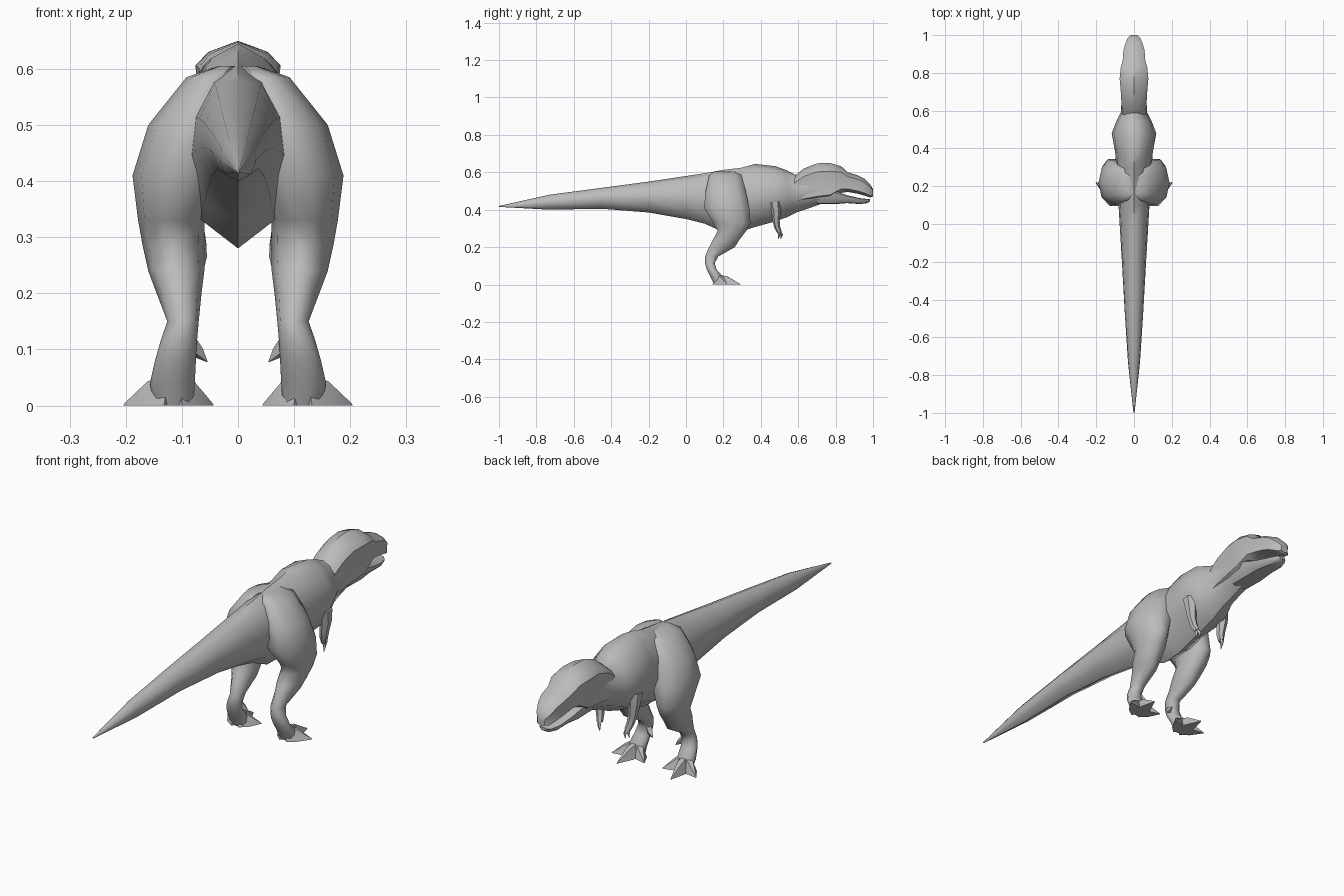
import bpy, bmesh, math
from mathutils import Vector

cube = bpy.data.objects.get("Cube")
if cube:
    bpy.data.objects.remove(cube)

grey = bpy.data.materials.new("stone_grey")
grey.use_nodes = True
colour = (0.5, 0.5, 0.5, 1)
grey.diffuse_color = colour
grey.node_tree.nodes["Principled BSDF"].inputs["Base Color"].default_value = colour


def loft(name, rings, angle=50):
    """Skin a list of equal-length point rings and close both ends."""
    bm = bmesh.new()
    loops = [[bm.verts.new(p) for p in ring] for ring in rings]
    n = len(loops[0])
    for a, b in zip(loops, loops[1:]):
        for i in range(n):
            j = (i + 1) % n
            bm.faces.new((a[i], a[j], b[j], b[i]))
    bm.faces.new(loops[0])
    bm.faces.new(loops[-1])
    bmesh.ops.recalc_face_normals(bm, faces=bm.faces)
    mesh = bpy.data.meshes.new(name)
    bm.to_mesh(mesh)
    bm.free()
    mesh.materials.append(grey)
    obj = bpy.data.objects.new(name, mesh)
    bpy.context.collection.objects.link(obj)
    bpy.ops.object.select_all(action="DESELECT")
    obj.select_set(True)
    bpy.context.view_layer.objects.active = obj
    bpy.ops.object.shade_smooth_by_angle(angle=math.radians(angle))
    return obj


def body_ring(y, low, high, w, half):
    """Upright cross-section; half lists (width, height) fractions from top to bottom."""
    pts = [(w * a, y, low + (high - low) * b) for a, b in half]
    return pts + [(-x, y, z) for x, y, z in reversed(pts[1:-1])]


def flat_ring(z, x0, x1, y0, y1, n=10):
    """Level oval cross-section between the given limits."""
    ring = []
    for i in range(n):
        t = math.tau * i / n
        ring.append(((x0 + x1) / 2 + (x1 - x0) / 2 * math.cos(t),
                     (y0 + y1) / 2 + (y1 - y0) / 2 * math.sin(t), z))
    return ring


def limb(name, path, n=6):
    """Tapered tube through (x, y, z, radius) points."""
    pts = [Vector(p[:3]) for p in path]
    rings = []
    for i, p in enumerate(pts):
        d = pts[min(i + 1, len(pts) - 1)] - pts[max(i - 1, 0)]
        u = d.cross(Vector((1, 0, 0))).normalized()
        v = d.cross(u).normalized()
        rings.append([p + path[i][3] * (u * math.cos(math.tau * k / n)
                                        + v * math.sin(math.tau * k / n)) for k in range(n)])
    return loft(name, rings)


def mirrored(x, sections):
    return [tuple(s) if x > 0 else (-s[0],) + tuple(s[1:]) for s in sections]


# Tail, trunk and neck: y, underside, back, half width
round_half = [(0, 1), (.5, .92), (.9, .7), (1, .45), (.72, .15), (0, 0)]
trunk = [(-1, .415, .42, .003), (-.73, .40, .48, .032), (-.45, .405, .517, .05),
         (-.2, .385, .55, .064), (0, .35, .58, .076), (.1, .325, .595, .082),
         (.2, .28, .613, .09), (.3, .285, .625, .095), (.37, .308, .645, .098),
         (.48, .338, .632, .118), (.54, .36, .61, .095), (.59, .385, .585, .07),
         (.65, .405, .60, .066), (.72, .43, .60, .066), (.8, .44, .57, .055)]
loft("body_and_tail", [body_ring(*s, round_half) for s in trunk])

# Skull with a heavy brow and a narrowing snout
skull_half = [(0, 1), (.7, .9), (1, .78), (.92, .5), (.95, .15), (0, 0)]
skull = [(.58, .42, .58, .062), (.63, .43, .62, .066), (.70, .44, .648, .07),
         (.77, .45, .65, .076), (.83, .49, .632, .07), (.865, .495, .60, .06),
         (.92, .485, .583, .056), (.955, .475, .565, .046), (.985, .465, .535, .033),
         (1, .47, .51, .018)]
loft("skull", [body_ring(*s, skull_half) for s in skull], 35)

# Lower jaw, left slightly open below the snout
jaw_half = [(0, 1), (.8, 1), (1, .85), (.9, .4), (.6, .05), (0, 0)]
jaw = [(.7, .43, .52, .06), (.8, .43, .50, .062), (.86, .435, .478, .054),
       (.93, .43, .462, .044), (.97, .435, .457, .03), (.985, .445, .457, .015)]
loft("lower_jaw", [body_ring(*s, jaw_half) for s in jaw], 35)

# Hip, thigh, shin and ankle: height, x limits, y limits
leg = [(.605, 0, .035, .15, .27), (.585, 0, .092, .12, .30), (.5, 0, .16, .10, .325),
       (.41, .02, .188, .09, .345), (.33, .06, .178, .14, .35), (.285, .06, .17, .165, .325),
       (.24, .06, .16, .14, .29), (.2, .065, .145, .12, .265), (.15, .07, .126, .1, .175),
       (.115, .073, .138, .1, .155), (.08, .075, .148, .11, .165),
       (.04, .077, .157, .13, .2), (.0, .08, .15, .15, .2)]

for side, s in (("left", 1), ("right", -1)):
    loft(side + "_leg", [flat_ring(z, s * a, s * b, c, d) for z, a, b, c, d in leg], 60)

    # Three wedge toes spread forward
    for toe, tip in (("outer", (.203, .22)), ("middle", (.13, .29)), ("inner", (.045, .225))):
        base, end = Vector((s * .117, .165, 0)), Vector((s * tip[0], tip[1], 0))
        across = (end - base).normalized().cross(Vector((0, 0, 1)))
        rings = []
        for t, w, h in ((0, .028, .055), (.45, .026, .043), (1, .002, .003)):
            p = base.lerp(end, t)
            rings.append([p - across * w, p + across * w,
                          p + across * w * .4 + Vector((0, 0, h)),
                          p - across * w * .4 + Vector((0, 0, h))])
        loft(f"{side}_{toe}_toe", rings)

    # Small spur on the inside of the ankle
    limb(side + "_spur", mirrored(s, [(.09, .135, .115, .016), (.072, .145, .095, .012),
                                      (.055, .15, .078, .001)]), 4)

    # Short arm and its two claws
    limb(side + "_arm", mirrored(s, [(.085, .475, .44, .032), (.086, .482, .39, .025),
                                     (.08, .482, .34, .019), (.073, .488, .305, .016),
                                     (.067, .5, .28, .013)]))
    for claw, x, y in (("front", .062, .512), ("rear", .07, .498)):
        limb(f"{side}_{claw}_claw", mirrored(s, [(.067, .498, .288, .01),
                                                 (x, y, .265, .007), (x, y - .005, .243, .001)]), 4)
